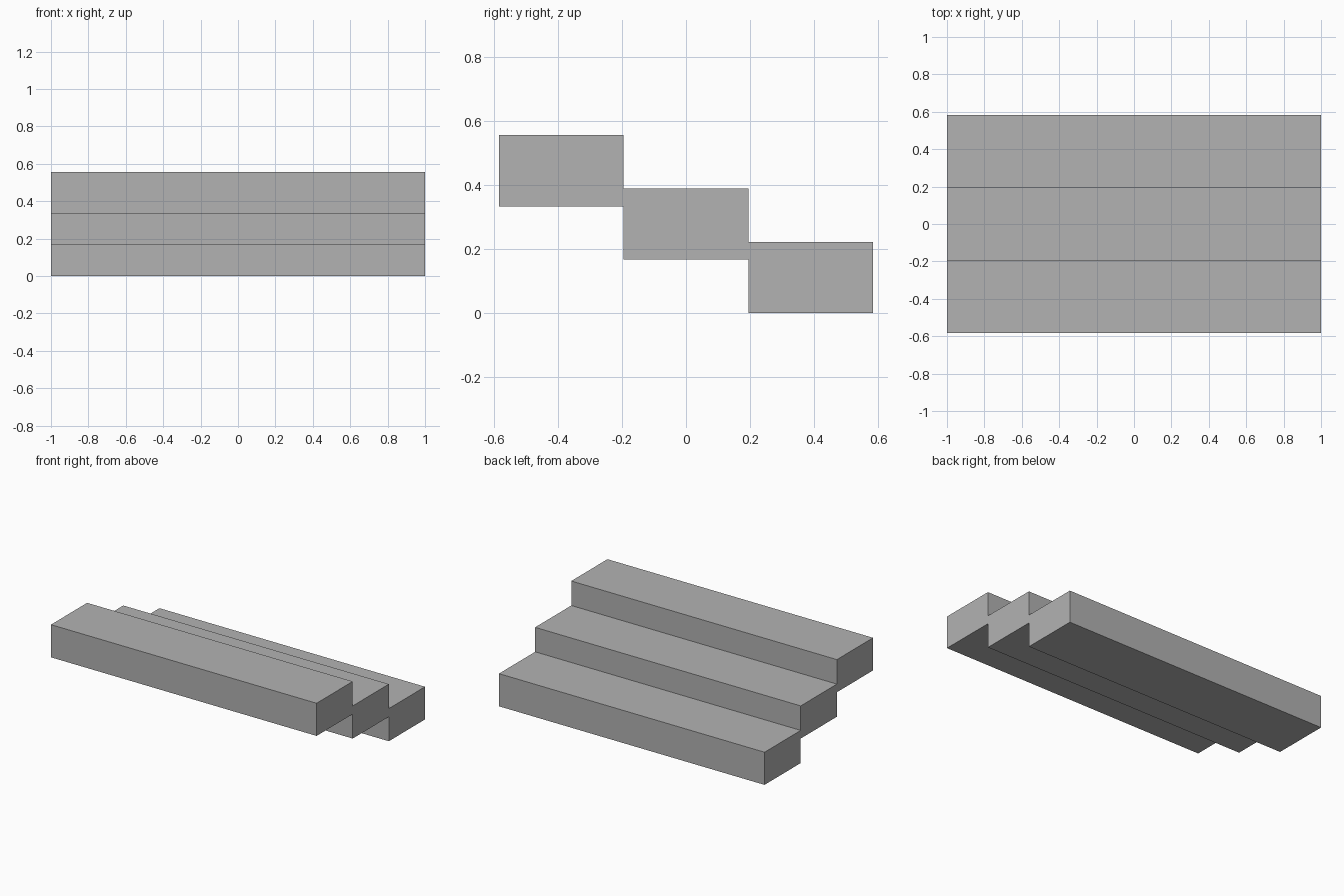
import bpy

cube = bpy.data.objects.get("Cube")
if cube:
    bpy.data.objects.remove(cube, do_unlink=True)

# Plain grey stone
GREY = (0.448, 0.448, 0.448, 1.0)
stone = bpy.data.materials.new("grey_stone")
stone.use_nodes = True
stone.diffuse_color = GREY
stone.node_tree.nodes["Principled BSDF"].inputs["Base Color"].default_value = GREY

WIDTH, DEPTH, HEIGHT = 2.0, 7 / 18, 2 / 9
RISE = 1 / 6


def add_step(name, index):
    """One solid block; index 0 is the lowest step, at the back."""
    y = (1 - index) * DEPTH
    z = HEIGHT / 2 + index * RISE
    bpy.ops.mesh.primitive_cube_add(size=1, location=(0, y, z))
    step = bpy.context.object
    step.name = name
    step.scale = (WIDTH, DEPTH, HEIGHT)
    bpy.ops.object.transform_apply(location=False, rotation=False, scale=True)
    step.data.materials.append(stone)


# Flight of three steps rising towards the front
for i, name in enumerate(("lower_step", "middle_step", "upper_step")):
    add_step(name, i)
